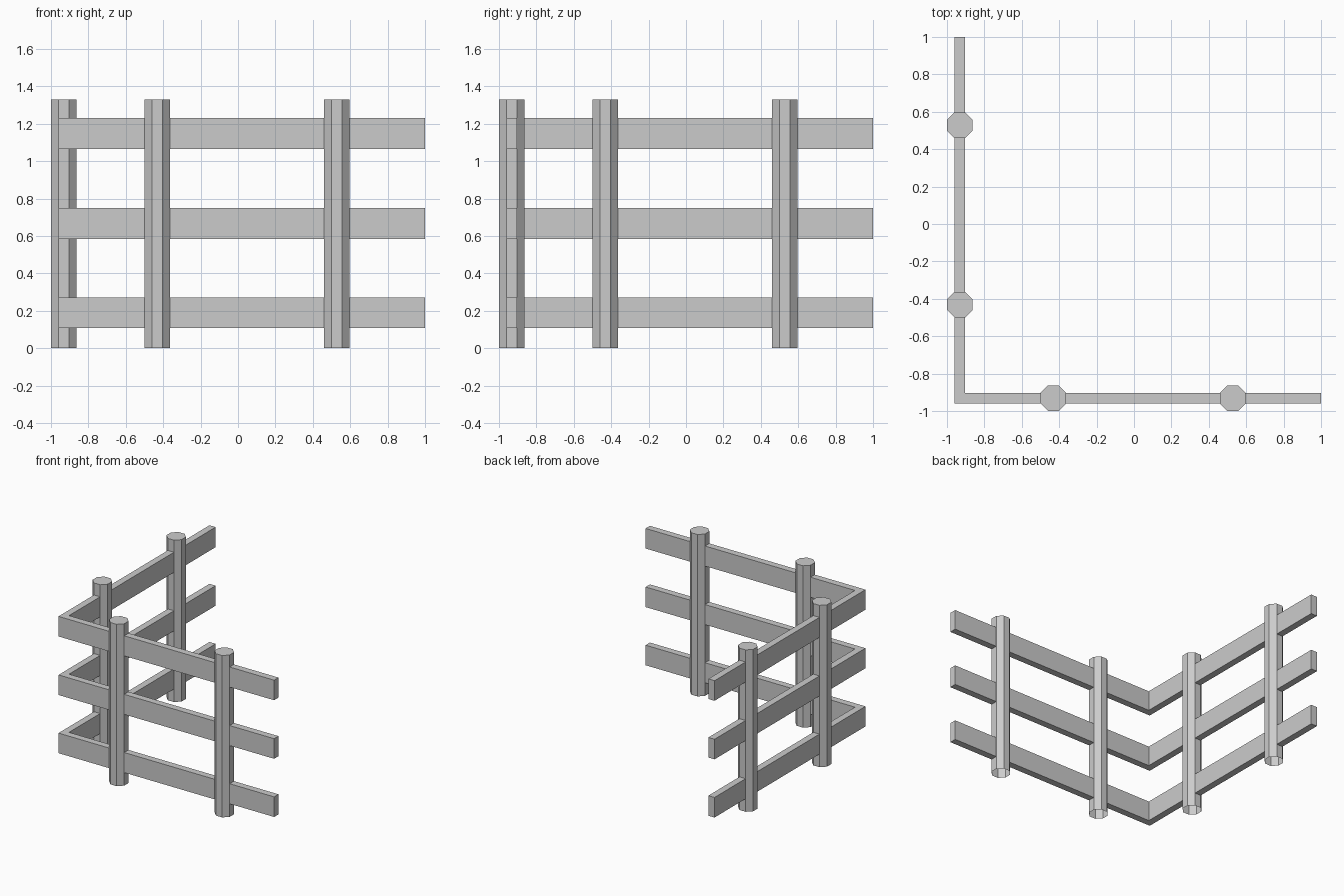
import bpy, bmesh, math

if "Cube" in bpy.data.objects:
    bpy.data.objects.remove(bpy.data.objects["Cube"])

LINE = -0.9315            # centre line of both fence runs
HALF = 0.028              # half thickness of a rail
APOTHEM = 0.0685          # post centre to flat side
POST_H = 1.33


def make_object(name, bm):
    bmesh.ops.recalc_face_normals(bm, faces=bm.faces)
    mesh = bpy.data.meshes.new(name)
    bm.to_mesh(mesh)
    bm.free()
    obj = bpy.data.objects.new(name, mesh)
    bpy.context.collection.objects.link(obj)
    return obj


def prism(name, outline, z0, z1, open_bottom=False):
    bm = bmesh.new()
    base = bm.faces.new([bm.verts.new((x, y, z0)) for x, y in outline])
    ext = bmesh.ops.extrude_face_region(bm, geom=[base], use_keep_orig=True)
    verts = [g for g in ext["geom"] if isinstance(g, bmesh.types.BMVert)]
    bmesh.ops.translate(bm, verts=verts, vec=(0, 0, z1 - z0))
    bmesh.ops.recalc_face_normals(bm, faces=bm.faces)
    if open_bottom:
        bmesh.ops.delete(bm, geom=[f for f in bm.faces if f.normal.z < -0.9],
                         context='FACES_ONLY')
    return make_object(name, bm)


# Octagonal posts, open underneath, two on each run
radius = APOTHEM / math.cos(math.pi / 8)
for i, along in enumerate((-0.431, 0.528), 1):
    for run, (cx, cy) in (("front", (along, LINE)), ("left", (LINE, along))):
        angles = [math.pi / 8 + k * math.pi / 4 for k in range(8)]
        octagon = [(cx + radius * math.cos(a), cy + radius * math.sin(a)) for a in angles]
        prism(f"{run}_post_{i}", octagon, 0, POST_H, open_bottom=True)

# L-shaped rails turning the corner
o, n = LINE - HALF, LINE + HALF
corner = [(o, o), (1, o), (1, n), (n, n), (n, 1), (o, 1)]
for name, z in (("lower", 0.107), ("middle", 0.585), ("upper", 1.066)):
    prism(f"{name}_rail", corner, z, z + 0.165)
